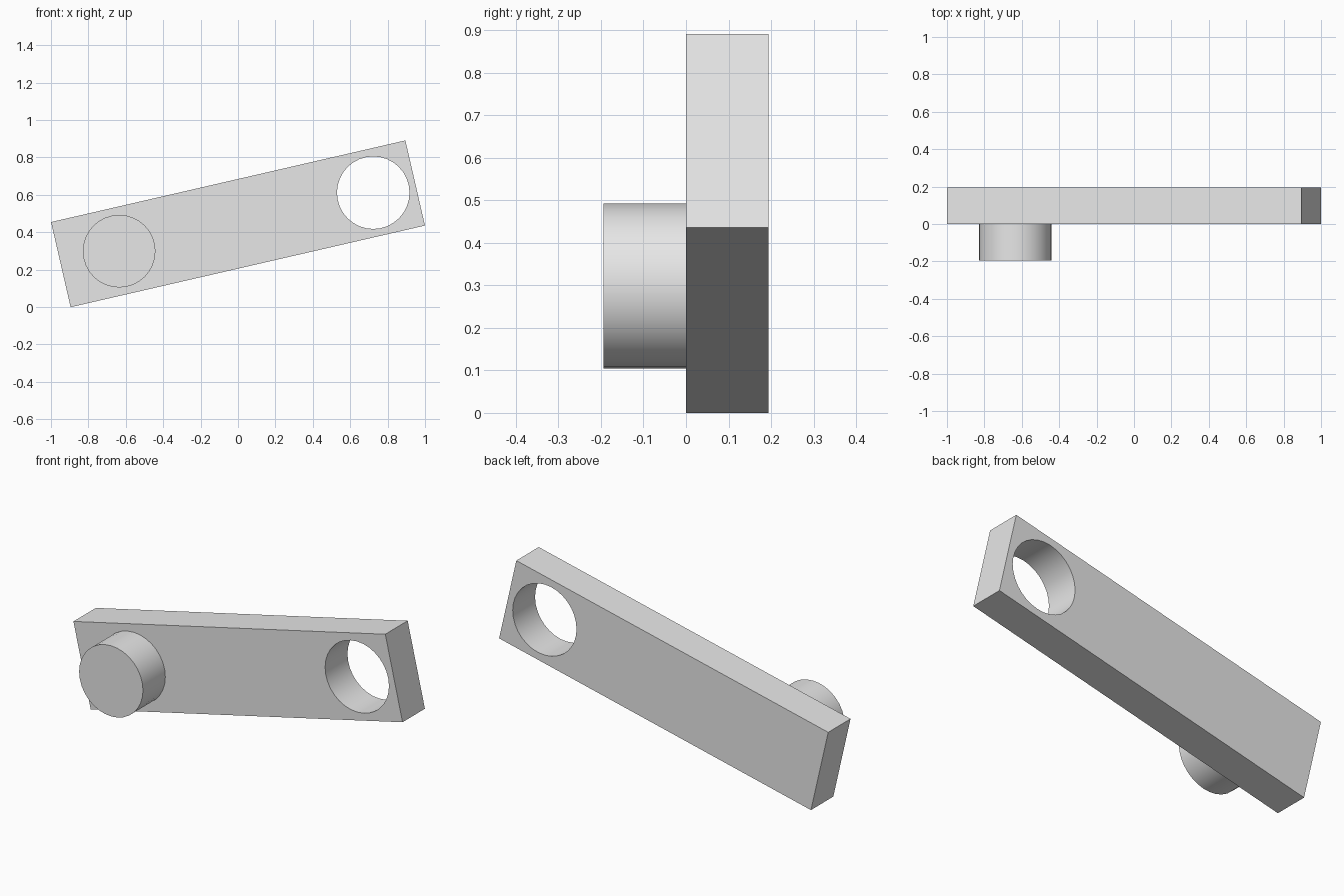
import bpy
import math
from mathutils import Matrix, Vector

cube = bpy.data.objects.get("Cube")
if cube:
    bpy.data.objects.remove(cube, do_unlink=True)

TILT = math.radians(12.97)
LENGTH, WIDTH, DEPTH = 1.944, 0.467, 0.194
CENTRE = Vector((0, 0, 0.445))
RADIUS = 0.194
SIDES = 32

grey = bpy.data.materials.new("light_grey")
grey.use_nodes = True
grey.diffuse_color = (0.8, 0.8, 0.8, 1)
grey.node_tree.nodes["Principled BSDF"].inputs["Base Color"].default_value = (0.8, 0.8, 0.8, 1)


def round_part(name, along, y, depth):
    """Cylinder along y, placed at a distance along the tilted bar."""
    spot = CENTRE + Vector((along * math.cos(TILT), y, along * math.sin(TILT)))
    bpy.ops.mesh.primitive_cylinder_add(vertices=SIDES, radius=RADIUS, depth=depth,
                                        location=spot, rotation=(math.pi / 2, 0, 0))
    ob = bpy.context.object
    ob.name = name
    ob.data.materials.append(grey)
    return ob


def smooth(ob):
    bpy.ops.object.select_all(action="DESELECT")
    ob.select_set(True)
    bpy.context.view_layer.objects.active = ob
    bpy.ops.object.shade_smooth_by_angle(angle=math.radians(30))


# Tilted flat bar
bpy.ops.mesh.primitive_cube_add(size=1, location=CENTRE + Vector((0, DEPTH / 2, 0)),
                                rotation=(0, -TILT, 0))
bar = bpy.context.object
bar.name = "link_bar"
bar.data.transform(Matrix.Diagonal((LENGTH, DEPTH, WIDTH, 1)))
bar.data.materials.append(grey)

# Through hole at the raised end
cutter = round_part("hole_cutter", 0.742, DEPTH / 2, DEPTH * 2)
cutter.hide_render = True
cut = bar.modifiers.new("hole", "BOOLEAN")
cut.object = cutter
cut.operation = "DIFFERENCE"
cut.solver = "EXACT"
bpy.context.view_layer.objects.active = bar
bpy.ops.object.modifier_apply(modifier=cut.name)
bpy.data.objects.remove(cutter, do_unlink=True)
smooth(bar)

# Round peg on the front of the lower end
peg = round_part("peg", -0.652, -DEPTH / 2, DEPTH)
smooth(peg)
